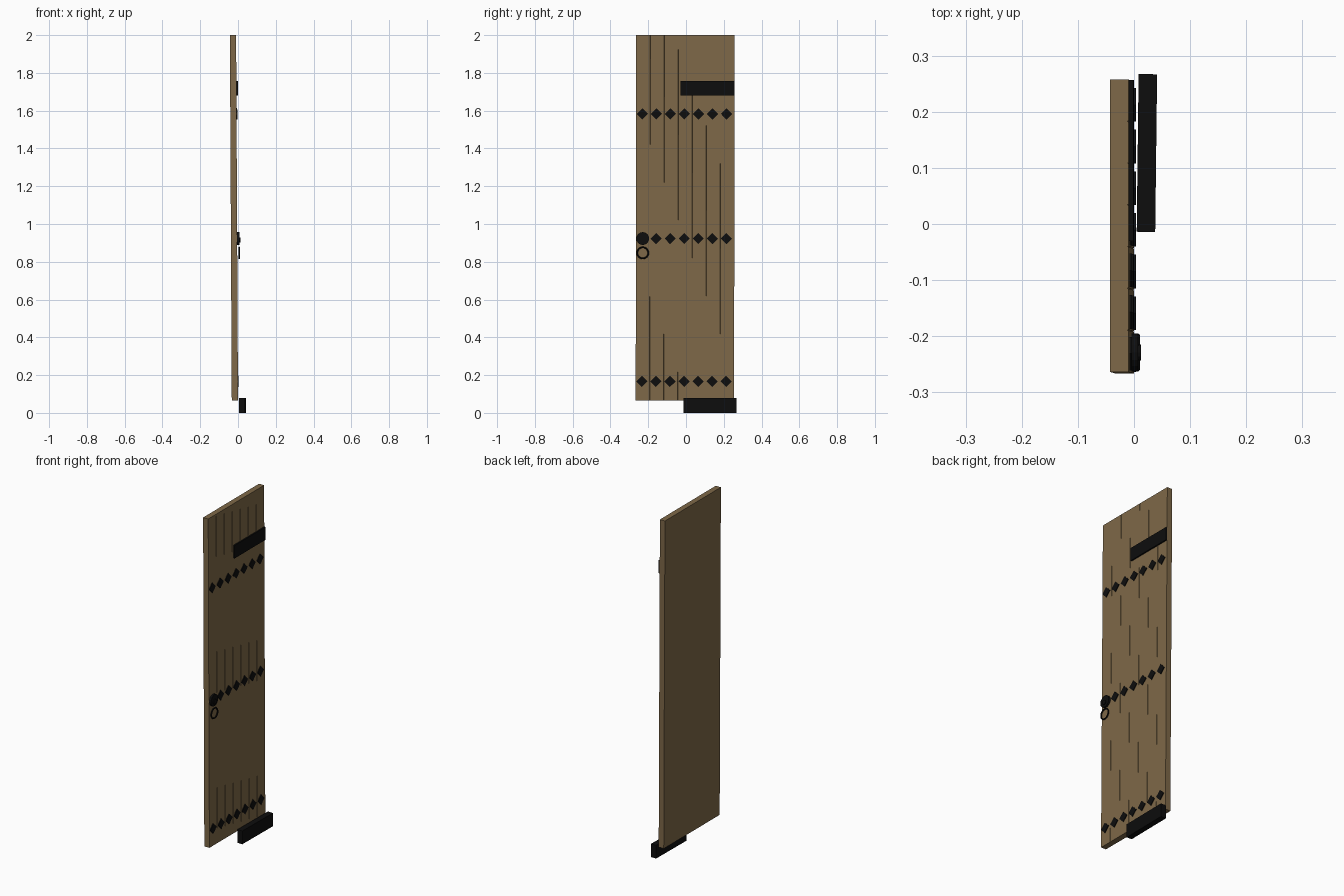
import bpy, bmesh, math
from mathutils import Matrix, Vector

if "Cube" in bpy.data.objects:
    bpy.data.objects.remove(bpy.data.objects["Cube"])

def material(name, rgb):
    m = bpy.data.materials.new(name)
    m.diffuse_color = (*rgb, 1)
    m.use_nodes = True
    m.node_tree.nodes["Principled BSDF"].inputs["Base Color"].default_value = m.diffuse_color
    return m

WOOD = material("wood", (0.21, 0.14, 0.065))
IRON = material("black_iron", (0.004, 0.004, 0.004))

# The door leans back slightly: front face runs from x=0 (bottom) to x=-0.01 (top)
Z0, Z1 = 0.065, 2.0
LEAN = -0.01 / (Z1 - Z0)
SIDE = 0.003 / (Z1 - Z0)
TILT = Matrix(((1, 0, LEAN, -LEAN * Z0), (0, 1, SIDE, -SIDE * 1.03), (0, 0, 1, 0), (0, 0, 0, 1)))

def finish(bm, name, mat, matrix=TILT):
    bm.transform(matrix)
    bmesh.ops.recalc_face_normals(bm, faces=bm.faces[:])
    me = bpy.data.meshes.new(name)
    bm.to_mesh(me)
    bm.free()
    me.materials.append(mat)
    ob = bpy.data.objects.new(name, me)
    bpy.context.collection.objects.link(ob)
    return ob

def box(name, lo, hi, mat, matrix=TILT):
    lo, hi = Vector(lo), Vector(hi)
    bm = bmesh.new()
    bmesh.ops.create_cube(bm, size=1, matrix=Matrix.Translation((lo + hi) / 2) @ Matrix.Diagonal((*(hi - lo), 1)))
    return finish(bm, name, mat, matrix)

def disc(name, y, z, r, x0, x1, sides, mat):
    bm = bmesh.new()
    m = Matrix.Translation(((x0 + x1) / 2, y, z)) @ Matrix.Rotation(math.pi / 2, 4, 'Y')
    bmesh.ops.create_cone(bm, cap_ends=True, segments=sides, radius1=r, radius2=r, depth=x1 - x0, matrix=m)
    return finish(bm, name, mat)

# Door panel: seven boards with hairline seams on the front
YA, YB, N, THICK = -0.265, 0.256, 7, 0.033
W = (YB - YA) / N
profile = [(-THICK, YA), (0, YA)]
for i in range(1, N):
    y = YA + i * W
    profile += [(0, y - 0.0007), (-0.002, y), (0, y + 0.0007)]
profile += [(0, YB), (-THICK, YB)]
bm = bmesh.new()
face = bm.faces.new([bm.verts.new((x, y, Z0)) for x, y in profile])
ext = bmesh.ops.extrude_face_region(bm, geom=[face])
bmesh.ops.translate(bm, vec=(0, 0, Z1 - Z0),
                    verts=[v for v in ext["geom"] if isinstance(v, bmesh.types.BMVert)])
finish(bm, "door_panel", WOOD)

# Three rows of diamond studs, one per board
for r, z in enumerate((0.167, 0.923, 1.583)):
    for i in range(N):
        disc(f"stud_{r}_{i}", -0.232 + i * 0.0743, z, 0.030, -0.004, 0.004, 4, IRON)

# Upper hinge strap, set into the door
box("upper_hinge", (-0.012, -0.031, 1.681), (0.008, 0.2555, 1.757), IRON)

# Lower hinge, fallen loose in front of the door
yaw = Matrix.Translation((0.023, 0.1265, 0)) @ Matrix.Rotation(-0.012, 4, 'Z')
box("lower_hinge", (-0.0165, -0.1405, 0), (0.0165, 0.1405, 0.078), IRON, yaw)

# Handle: round plate, boss and pull ring
disc("handle_plate", -0.229, 0.923, 0.034, -0.003, 0.012, 16, IRON)
disc("handle_boss", -0.229, 0.915, 0.014, 0.010, 0.017, 12, IRON)
bpy.ops.mesh.primitive_torus_add(major_segments=24, minor_segments=6, major_radius=0.0295,
                                 minor_radius=0.004, location=(0.007, -0.229, 0.847),
                                 rotation=(0, math.pi / 2, 0))
ring = bpy.context.object
ring.name = "pull_ring"
ring.data.materials.append(IRON)
bpy.ops.object.shade_smooth_by_angle()
